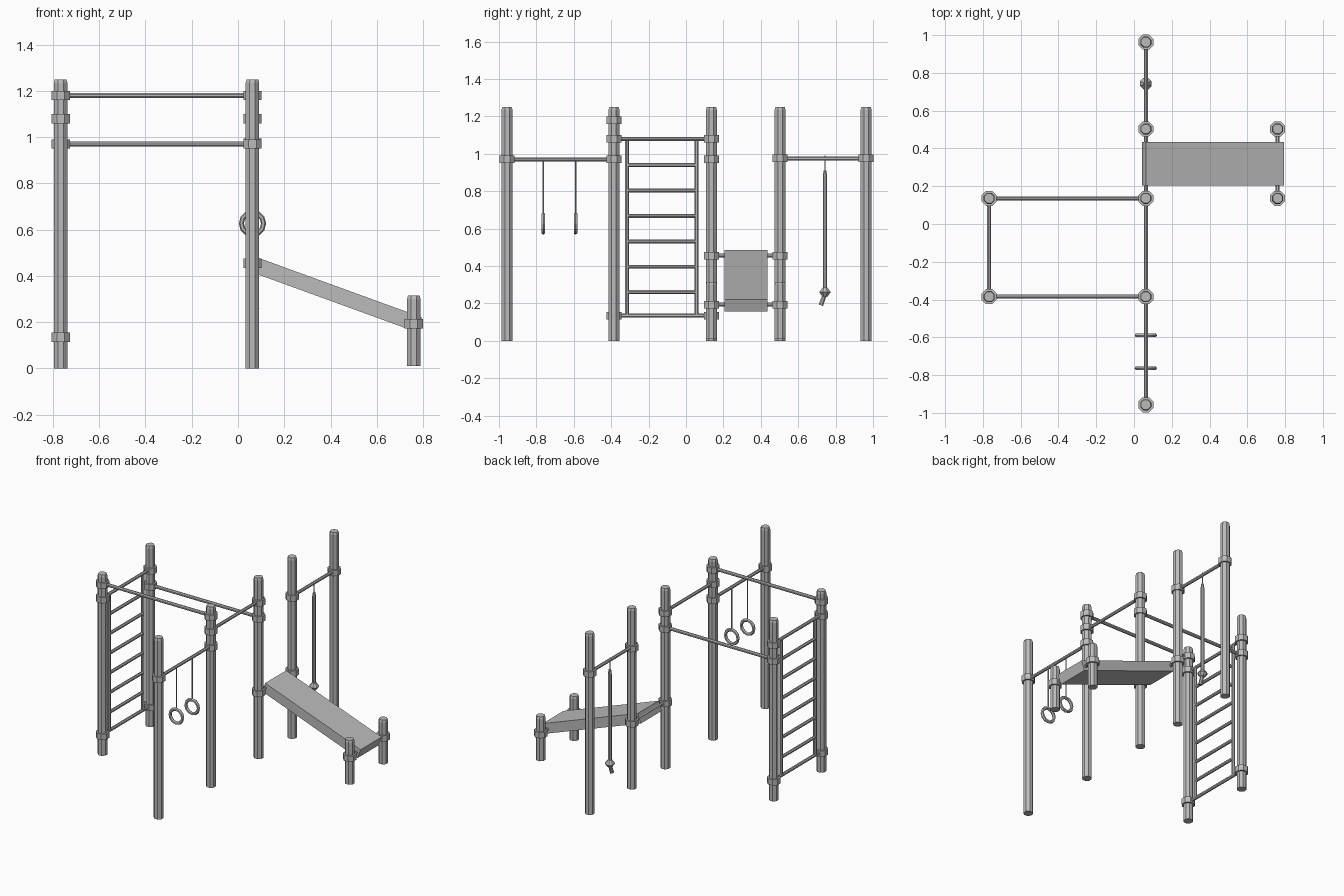
import bpy, math
from mathutils import Vector

cube = bpy.data.objects.get("Cube")
if cube:
    bpy.data.objects.remove(cube, do_unlink=True)

steel = bpy.data.materials.new("grey_steel")
steel.use_nodes = True
GREY = (0.5, 0.5, 0.5, 1)
steel.diffuse_color = GREY
steel.node_tree.nodes["Principled BSDF"].inputs["Base Color"].default_value = GREY

LEFT, MID, RIGHT = 0.76, 0.0625, -0.767          # post rows along x
BACK, ROPE, INNER, LADDER, FRONT = 0.963, 0.503, 0.136, -0.385, -0.957
HEIGHT = 1.25


def finish(name):
    ob = bpy.context.object
    ob.name = name
    ob.data.materials.append(steel)
    return ob


def rod(name, a, b, r, r2=None, sides=8):
    """Faceted rod from a to b, optionally tapered."""
    a, b = Vector(a), Vector(b)
    d = b - a
    bpy.ops.mesh.primitive_cone_add(vertices=sides, radius1=r, radius2=r if r2 is None else r2,
                                    depth=d.length, location=(a + b) / 2)
    ob = finish(name)
    ob.rotation_euler = d.to_track_quat('Z', 'Y').to_euler()
    # turn the facets so that flat sides face along the axes
    for v in ob.data.vertices:
        x, y, t = v.co.x, v.co.y, math.pi / sides
        v.co.x, v.co.y = x * math.cos(t) - y * math.sin(t), x * math.sin(t) + y * math.cos(t)
    return ob


def post(name, x, y, bottom, top, collars):
    rod(name, (x, y, bottom), (x, y, top - 0.015), 0.0315)
    rod(name + "_cap", (x, y, top - 0.015), (x, y, top), 0.0315, 0.027)
    for z in collars:
        rod(name + "_collar", (x, y, z - 0.02), (x, y, z + 0.02), 0.043)


def bar(name, a, b, r=0.0115):
    return rod(name, a, b, r)


# Tall posts with clamp collars
post("ladder_post_front", RIGHT, LADDER, 0, HEIGHT, (0.135, 1.08, 1.18))
post("ladder_post_back", RIGHT, INNER, 0, HEIGHT, (0.135, 0.97, 1.08))
post("ring_post_front", MID, FRONT, 0, HEIGHT, (0.97,))
post("ring_post_back", MID, LADDER, 0, HEIGHT, (0.97, 1.08, 1.18))
post("middle_post", MID, INNER, 0, HEIGHT, (0.455, 0.97, 1.08))
post("rope_post_front", MID, ROPE, 0, HEIGHT, (0.455, 0.975))
post("rope_post_back", MID, BACK, 0, HEIGHT, (0.975,))

# Short posts at the foot of the bench
for y, side in ((INNER, "front"), (ROPE, "back")):
    post("bench_post_" + side, LEFT, y, 0.01, 0.315, (0.193,))

# Horizontal bars between posts
bar("high_bar", (RIGHT, LADDER, 1.18), (MID, LADDER, 1.18))
bar("low_bar", (RIGHT, INNER, 0.97), (MID, INNER, 0.97))
bar("middle_bar", (MID, LADDER, 1.08), (MID, INNER, 1.08))
bar("ring_bar", (MID, FRONT, 0.97), (MID, LADDER, 0.97))
bar("rope_bar", (MID, ROPE, 0.975), (MID, BACK, 0.975))
bar("bench_upper_bar", (MID, INNER, 0.455), (MID, ROPE, 0.455))
bar("bench_lower_bar", (LEFT, INNER, 0.193), (LEFT, ROPE, 0.193))

# Ladder
for z in (0.135, 1.08):
    bar("ladder_end_bar", (RIGHT, LADDER, z), (RIGHT, INNER, z))
RAILS = (-0.315, 0.056)
for y in RAILS:
    bar("ladder_rail", (RIGHT, y, 0.135), (RIGHT, y, 1.08))
for i in range(6):
    z = 0.26 + i * 0.136
    bar("ladder_rung", (RIGHT, RAILS[0], z), (RIGHT, RAILS[1], z))

# Hanging rings
for y in (-0.763, -0.59):
    rod("ring_cord", (MID, y, 0.97), (MID, y, 0.675), 0.004, sides=6)
    bpy.ops.mesh.primitive_torus_add(major_segments=12, minor_segments=6, major_radius=0.048,
                                     minor_radius=0.011, location=(MID, y, 0.627),
                                     rotation=(math.pi / 2, 0, math.pi))
    finish("ring")

# Climbing rope with hook, knot and loose end
ry = 0.743
rod("rope_hook", (MID, ry, 0.99), (MID, ry, 0.9), 0.004, sides=6)
rod("rope_top", (MID, ry, 0.88), (MID, ry, 0.91), 0.0125, 0.008)
rod("rope", (MID, ry, 0.27), (MID, ry, 0.88), 0.0125)
rod("knot_upper", (MID, ry, 0.26), (MID, ry, 0.285), 0.033, 0.014)
rod("knot_lower", (MID, ry, 0.26), (MID, ry, 0.238), 0.033, 0.016)
rod("rope_end", (MID, ry, 0.25), (MID, ry - 0.022, 0.19), 0.012, 0.014)

# Sloping bench board
bpy.ops.mesh.primitive_cube_add(size=1, location=(0.418, 0.32, 0.322))
board = finish("bench_board")
board.scale = (0.777, 0.23, 0.068)
board.rotation_euler = (0, math.radians(20), 0)
